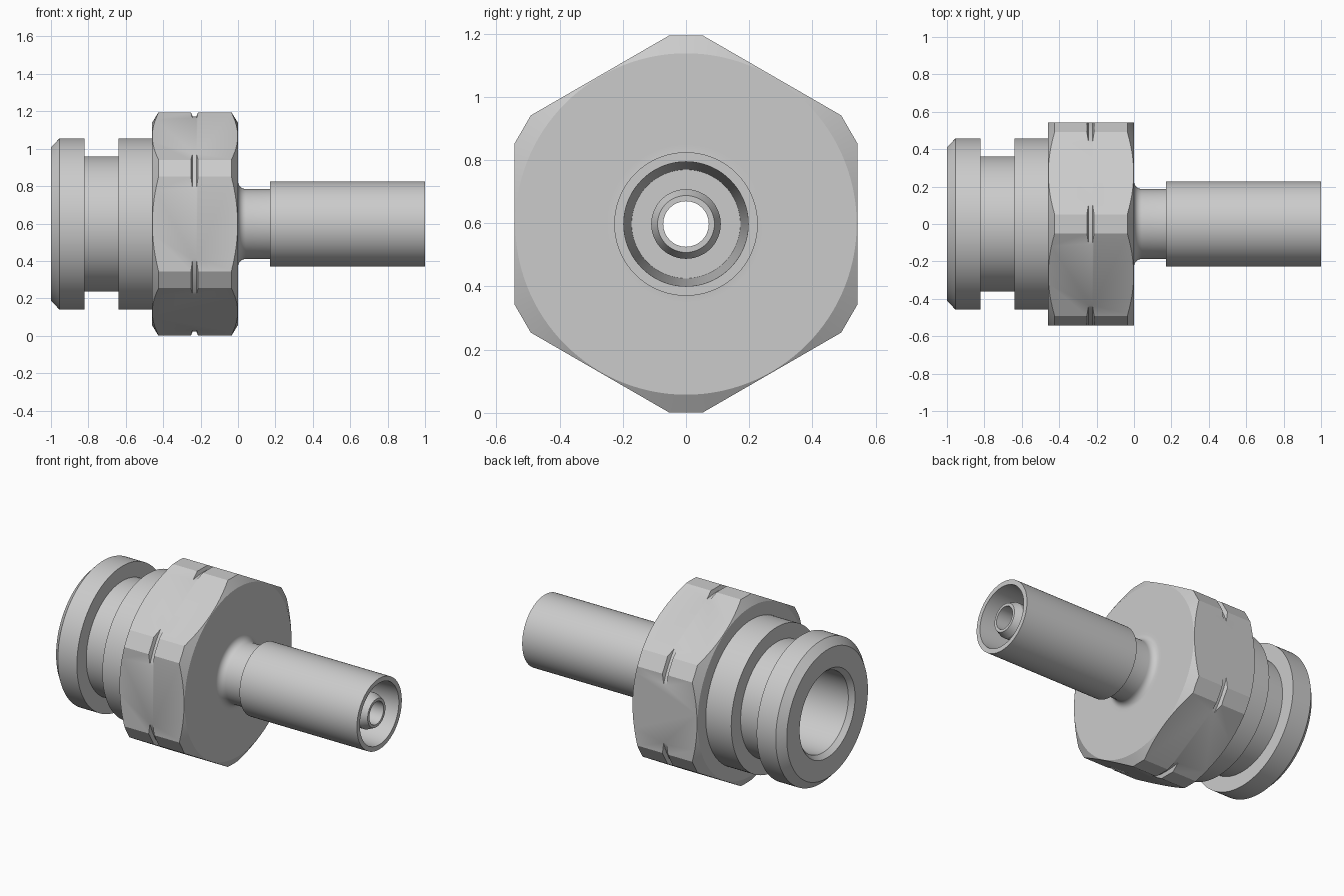
import bpy, bmesh, math

if "Cube" in bpy.data.objects:
    bpy.data.objects.remove(bpy.data.objects["Cube"])

AXIS_Z = 0.5975      # height of the turning axis
APOTHEM = 0.543      # hexagon flat distance
CORNER = 0.597       # trimmed corner distance
SEGMENTS = 120

steel = bpy.data.materials.new("steel grey")
steel.diffuse_color = (0.6, 0.6, 0.6, 1)
steel.use_nodes = True
steel.node_tree.nodes["Principled BSDF"].inputs["Base Color"].default_value = steel.diffuse_color


def make_object(name, bm):
    bmesh.ops.recalc_face_normals(bm, faces=bm.faces)
    mesh = bpy.data.meshes.new(name)
    bm.to_mesh(mesh)
    bm.free()
    mesh.materials.append(steel)
    obj = bpy.data.objects.new(name, mesh)
    obj.location.z = AXIS_Z
    bpy.context.collection.objects.link(obj)
    return obj


def lathe(name, profile):
    """Revolve a closed (x, radius) profile around the x axis."""
    bm = bmesh.new()
    rings = []
    for i in range(SEGMENTS):
        a = 2 * math.pi * i / SEGMENTS
        rings.append([bm.verts.new((x, r * math.sin(a), r * math.cos(a))) for x, r in profile])
    n = len(profile)
    for i in range(SEGMENTS):
        p, q = rings[i], rings[(i + 1) % SEGMENTS]
        for j in range(n):
            k = (j + 1) % n
            bm.faces.new((p[j], p[k], q[k], q[j]))
    return make_object(name, bm)


def hex_prism(name, length):
    """Hexagonal bar along x with its six corners trimmed flat."""
    half = (APOTHEM / math.cos(math.pi / 6) - CORNER) * math.tan(math.pi / 3)
    bm = bmesh.new()
    outline = []
    for i in range(6):
        s, c = math.sin(i * math.pi / 3), math.cos(i * math.pi / 3)
        for t in (-half, half):
            outline.append(bm.verts.new((-length / 2, CORNER * s + t * c, CORNER * c - t * s)))
    base = bm.faces.new(outline)
    # Keep the base so that the bar stays closed
    top = bmesh.ops.extrude_face_region(bm, geom=[base], use_keep_orig=True)["geom"]
    bmesh.ops.translate(bm, vec=(length, 0, 0),
                        verts=[v for v in top if isinstance(v, bmesh.types.BMVert)])
    return make_object(name, bm)


# Collar with a chamfered rim and a seal groove
collar = [(-1, 0.41), (-0.955, 0.457), (-0.82, 0.457), (-0.82, 0.362),
          (-0.64, 0.362), (-0.64, 0.457), (-0.46, 0.457)]

# Hexagon blank with chamfered ends and a notch ring that only cuts the corners
hexagon = [(-0.46, 0.54), (-0.40, 0.64), (-0.267, 0.64), (-0.243, 0.575),
           (-0.222, 0.575), (-0.198, 0.64), (-0.06, 0.64), (0, 0.54), (0, 0.25)]

# Neck with a root fillet
neck = []
for i in range(7):
    a = math.radians(15 * i)
    neck.append((0.042 - 0.042 * math.cos(a), 0.229 - 0.042 * math.sin(a)))
neck.append((0.17, 0.187))

# Sleeve, its tapered socket and the inner nipple
sleeve = [(0.17, 0.227), (1, 0.227), (1, 0.197), (0.25, 0.172), (0.25, 0.11)]
nipple = [(0.935, 0.11), (0.98, 0.09), (0.98, 0.072)]

# Through hole and wide bore
bore = [(-0.28, 0.072), (-0.35, 0.255), (-0.97, 0.255), (-1, 0.28)]

body = lathe("hose_fitting", collar + hexagon + neck + sleeve + nipple + bore)
bar = hex_prism("hexagon_cutter", 2.4)
bar.hide_render = True

# Trim the turned body to the hexagon
trim = body.modifiers.new("hexagon trim", "BOOLEAN")
trim.operation = "INTERSECT"
trim.solver = "EXACT"
trim.object = bar
bpy.context.view_layer.objects.active = body
body.select_set(True)
bpy.ops.object.modifier_apply(modifier=trim.name)
bpy.data.objects.remove(bar)
bpy.ops.object.shade_smooth_by_angle(angle=math.radians(22))
